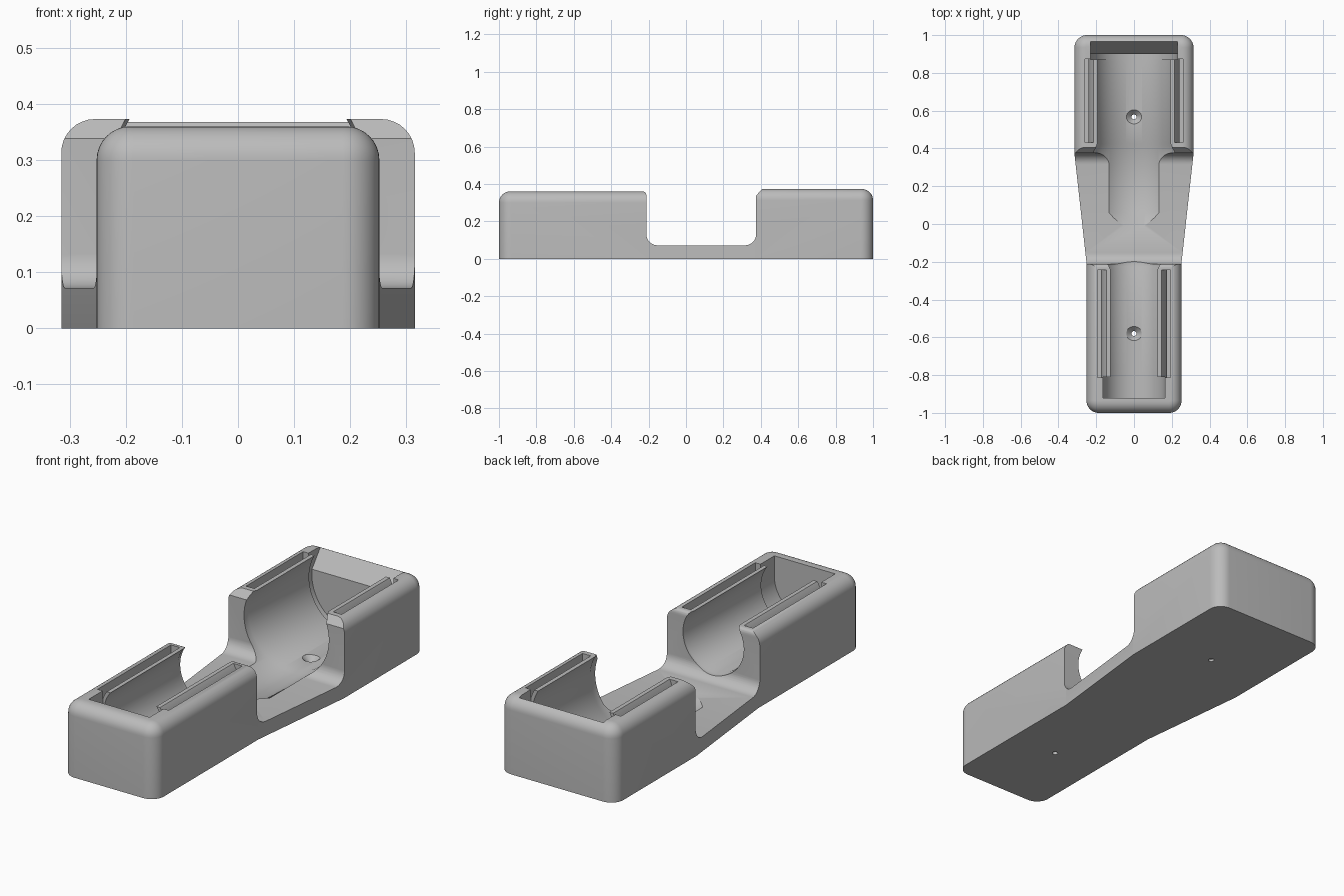
import bpy, bmesh, math

if "Cube" in bpy.data.objects:
    bpy.data.objects.remove(bpy.data.objects["Cube"])

AXIS_Z = 0.26      # height of both cradle axes


def make(name, verts, faces):
    me = bpy.data.meshes.new(name)
    me.from_pydata(verts, [], faces)
    bm = bmesh.new()
    bm.from_mesh(me)
    bmesh.ops.recalc_face_normals(bm, faces=bm.faces)
    bm.to_mesh(me)
    bm.free()
    ob = bpy.data.objects.new(name, me)
    bpy.context.collection.objects.link(ob)
    return ob


def prism(name, pts, axis, a, b):
    """Extrude a section: axis 'y' takes (x, z) points, axis 'x' takes (y, z)."""
    n = len(pts)
    place = (lambda p, t: (p[0], t, p[1])) if axis == 'y' else (lambda p, t: (t, p[0], p[1]))
    verts = [place(p, t) for t in (a, b) for p in pts]
    faces = [tuple(range(n)), tuple(range(n, 2 * n))]
    faces += [(i, (i + 1) % n, n + (i + 1) % n, n + i) for i in range(n)]
    return make(name, verts, faces)


def lathe(name, profile, place, n=96):
    """Closed revolved solid from (position along axis, radius) pairs."""
    verts = [place(t, r, 2 * math.pi * i / n) for t, r in profile for i in range(n)]
    k = len(profile)
    faces = [tuple(range(n)), tuple(range((k - 1) * n, k * n))]
    for j in range(k - 1):
        for i in range(n):
            m = (i + 1) % n
            faces.append((j * n + i, j * n + m, (j + 1) * n + m, (j + 1) * n + i))
    return make(name, verts, faces)


def arc(cx, cz, r, a0, a1, n=10):
    return [(cx + r * math.cos(math.radians(a0 + (a1 - a0) * i / n)),
             cz + r * math.sin(math.radians(a0 + (a1 - a0) * i / n))) for i in range(n + 1)]


# Body: tapered outline lofted upward with a rounded top edge
R, F = 0.066, 0.06
def outline(d):
    right = arc(0.252 - R, -1 + R, R - d, -90, 0)
    right += [(0.252 - d, -0.2), (0.315 - d, 0.37)]
    right += arc(0.315 - R, 1 - R, R - d, 0, 90)
    return right + [(-x, y) for x, y in reversed(right)]

rings = [(0, None)] + [(F * (1 - math.cos(i * math.pi / 16)), F * math.sin(i * math.pi / 16)) for i in range(9)]
verts = []
for d, up in rings:
    for x, y in outline(d):
        top = 0.36 if y < 0 else 0.373
        verts.append((x, y, 0 if up is None else top - F + up))
n = len(outline(0))
faces = [tuple(range(n))]
for j in range(len(rings) - 1):
    for i in range(n):
        m = (i + 1) % n
        faces.append((j * n + i, j * n + m, (j + 1) * n + m, (j + 1) * n + i))
o, h = (len(rings) - 1) * n, n // 2
faces.append(tuple(o + i for i in list(range(12)) + list(range(n - 12, n))))
faces.append((o + 11, o + 12, o + n - 13, o + n - 12))
faces.append(tuple(o + i for i in range(12, n - 12)))
body = make("double_cradle_body", verts, faces)

cutters = []

# Saddle slot between the two blocks
slot = [(-0.232, 0.45)] + arc(-0.232, 0.34, 0.02, 90, 0, 5)
slot += arc(-0.212 + 0.06, 0.132, 0.06, 180, 270)
slot += arc(0.375 - 0.06, 0.132, 0.06, 270, 360)
slot += [(0.375, 0.338), (0.475, 0.45)]
cutters.append(prism("slot_cutter", slot, 'x', -0.5, 0.5))

# Round bores, the rear one with a trench that runs out into the saddle
along_y = lambda t, r, a: (r * math.cos(a), t, AXIS_Z + r * math.sin(a))
cutters.append(lathe("rear_bore", [(-0.1, 0.15), (0.06, 0.23), (0.41, 0.23), (0.425, 0.224), (0.89, 0.224)], along_y))
cutters.append(lathe("front_bore", [(-0.1, 0.165), (-0.225, 0.165), (-0.24, 0.16), (-0.83, 0.16)], along_y))

# U-shaped end pockets
for name, r, a, b in (("rear", 0.23, 0.87, 0.90), ("front", 0.165, -0.92, -0.81)):
    u = [(-r, 0.45)] + arc(0, AXIS_Z, r, 180, 360, 40) + [(r, 0.45)]
    cutters.append(prism(name + "_pocket", u, 'y', a, b))
cutters.append(prism("rear_pocket_slope", [(0.88, 0.45), (0.88, 0.285), (0.9, 0.285), (1.03, 0.45)], 'x', -0.229, 0.229))

# Flex gaps that free the springy lips
for name, r, out, a, b in (("rear", 0.242, 0.259, 0.432, 0.874), ("front", 0.176, 0.193, -0.812, -0.243)):
    a0 = math.degrees(math.asin(-0.06 / r))
    a1 = math.degrees(math.asin(0.14 / r))
    sec = arc(0, AXIS_Z, r, a0, a1, 16) + [(out, 0.40), (out, 0.20)]
    for s in (1, -1):
        cutters.append(prism(name + "_flex_gap", [(s * x, z) for x, z in sec], 'y', a, b))

# Countersunk screw holes
for y, z in ((0.567, 0.036), (-0.58, 0.10)):
    cutters.append(lathe("screw_hole", [(-0.05, 0.013), (z - 0.025, 0.013), (z + 0.003, 0.04), (z + 0.05, 0.04)],
                         lambda t, r, a, y=y: (r * math.cos(a), y + r * math.sin(a), t), 32))

bpy.context.view_layer.objects.active = body
body.select_set(True)
for c in cutters:
    c.hide_render = True
    mod = body.modifiers.new("cut", 'BOOLEAN')
    mod.operation = 'DIFFERENCE'
    mod.solver = 'EXACT'
    mod.object = c
    bpy.ops.object.modifier_apply(modifier=mod.name)
for c in cutters:
    bpy.data.objects.remove(c, do_unlink=True)

# One plain grey
grey = bpy.data.materials.new("plain grey")
grey.diffuse_color = (0.5, 0.5, 0.5, 1)
grey.use_nodes = True
grey.node_tree.nodes["Principled BSDF"].inputs["Base Color"].default_value = grey.diffuse_color
body.data.materials.clear()
body.data.materials.append(grey)
bpy.ops.object.shade_smooth_by_angle(angle=math.radians(30))
